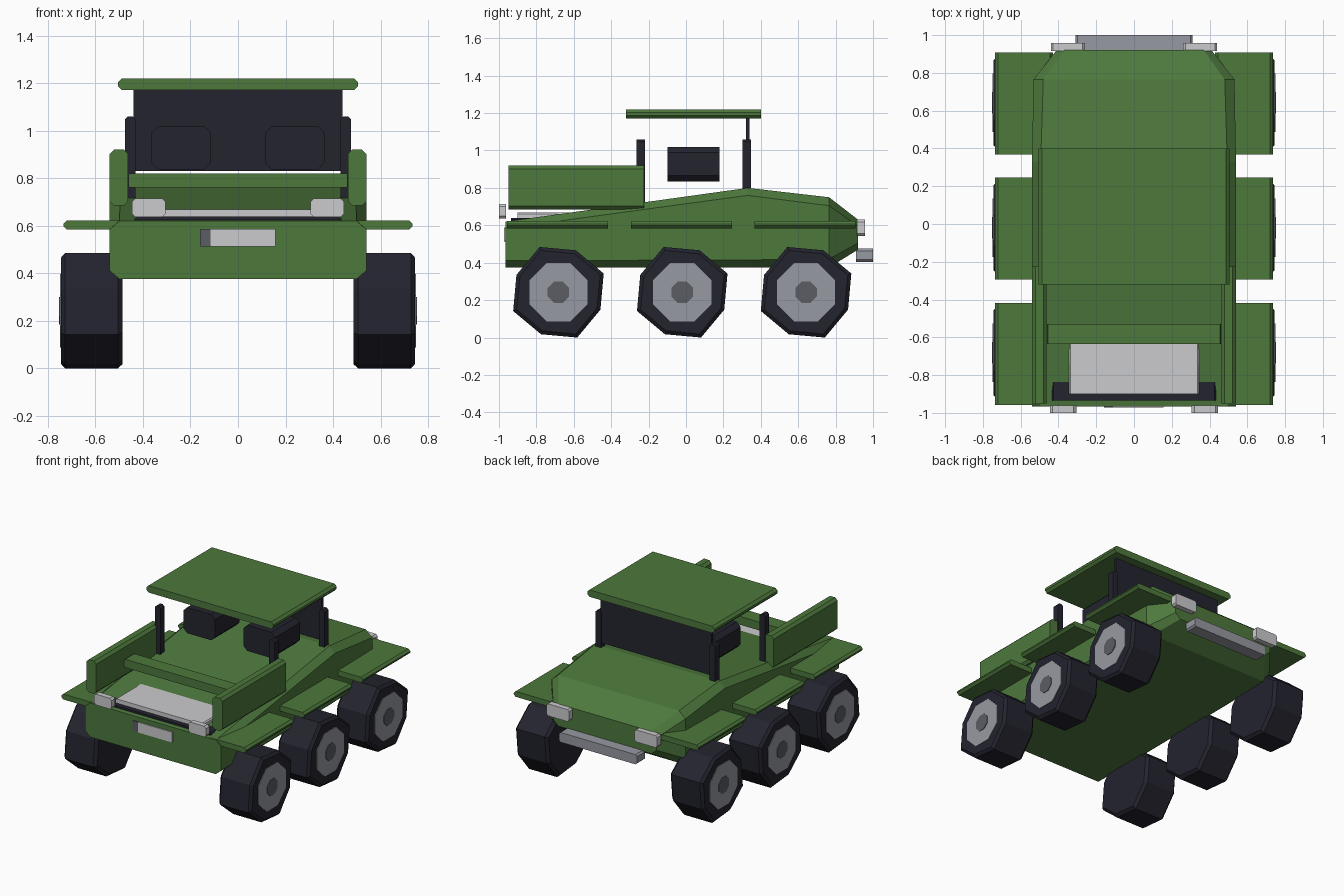
import bpy, bmesh, math
from mathutils import Vector

if "Cube" in bpy.data.objects:
    bpy.data.objects.remove(bpy.data.objects["Cube"])


def material(name, rgb):
    m = bpy.data.materials.new(name)
    m.diffuse_color = (*rgb, 1)
    m.use_nodes = True
    m.node_tree.nodes["Principled BSDF"].inputs["Base Color"].default_value = m.diffuse_color
    return m


GREEN = material("army green", (0.075, 0.190, 0.046))
DARK = material("near black", (0.017, 0.017, 0.028))
SILVER = material("light silver", (0.60, 0.60, 0.62))
GREY = material("mid grey", (0.31, 0.32, 0.36))
STEEL = material("dark grey", (0.105, 0.11, 0.125))


def loft(name, sections, mat):
    """Skin a list of equal-length closed loops and cap both ends."""
    bm = bmesh.new()
    rings = [[bm.verts.new(p) for p in s] for s in sections]
    n = len(rings[0])
    for a, b in zip(rings, rings[1:]):
        for i in range(n):
            j = (i + 1) % n
            bm.faces.new((a[i], a[j], b[j], b[i]))
    bm.faces.new(rings[0])
    bm.faces.new(rings[-1])
    bmesh.ops.recalc_face_normals(bm, faces=bm.faces[:])
    me = bpy.data.meshes.new(name)
    bm.to_mesh(me)
    bm.free()
    me.materials.append(mat)
    ob = bpy.data.objects.new(name, me)
    bpy.context.collection.objects.link(ob)
    return ob


def ring(x0, x1, z0, z1, y, cx, cz):
    """Rectangle in the xz plane with its corners cut."""
    return [Vector((x, y, z)) for x, z in (
        (x0 + cx, z0), (x1 - cx, z0), (x1, z0 + cz), (x1, z1 - cz),
        (x1 - cx, z1), (x0 + cx, z1), (x0, z1 - cz), (x0, z0 + cz))]


def bar(name, x, y, z, mat, c=0.01):
    """Cut-corner profile extruded along y."""
    return loft(name, [ring(*x, *z, v, c, c) for v in y], mat)


def pair(name, x, y, z, mat, c=0.01):
    bar("right_" + name, x, y, z, mat, c)
    bar("left_" + name, (-x[1], -x[0]), y, z, mat, c)


# Hull: stations of y, half width, bottom, top, corner cut
hull = [(-0.965, 0.54, 0.375, 0.62, 0.036), (0.33, 0.54, 0.375, 0.80, 0.04),
        (0.765, 0.532, 0.375, 0.75, 0.045), (0.92, 0.41, 0.47, 0.63, 0.035)]
loft("hull", [ring(-w, w, b, t, y, c * 1.15, c) for y, w, b, t, c in hull], GREEN)

# Canopy, windscreen, posts and seats
bar("canopy", (-0.505, 0.505), (-0.32, 0.40), (1.17, 1.22), GREEN, 0.017)
bar("windscreen", (-0.44, 0.44), (0.32, 0.34), (0.83, 1.175), DARK, 0.004)
pair("windscreen_post", (0.432, 0.476), (0.302, 0.348), (0.66, 1.06), DARK, 0.012)
pair("rear_post", (0.432, 0.476), (-0.265, -0.22), (0.64, 1.06), DARK, 0.012)
pair("seat", (0.113, 0.365), (-0.10, 0.18), (0.835, 1.02), DARK, 0.03)

# Cargo bed
pair("side_panel", (0.462, 0.54), (-0.95, -0.225), (0.685, 0.92), GREEN, 0.018)
bar("cross_bar", (-0.46, 0.46), (-0.635, -0.53), (0.76, 0.82), GREEN, 0.006)
bar("bed_floor", (-0.345, 0.345), (-0.90, -0.36), (0.63, 0.668), SILVER, 0.008)
bar("bed_sill", (-0.435, 0.435), (-0.935, -0.70), (0.60, 0.638), DARK, 0.008)

# Lamps, bumper and number plate
pair("front_lamp", (0.305, 0.446), (-1.0, -0.962), (0.637, 0.715), SILVER, 0.014)
pair("rear_lamp", (0.26, 0.44), (0.915, 0.957), (0.543, 0.63), SILVER, 0.012)
bar("bumper", (-0.31, 0.31), (0.91, 1.0), (0.405, 0.475), GREY, 0.012)
bar("plate", (-0.115, 0.157), (-0.972, -0.964), (0.513, 0.587), SILVER, 0.002)
bar("plate_end", (-0.16, -0.115), (-0.972, -0.964), (0.513, 0.587), STEEL, 0.002)

# Wheels and mudguards
ANGLES = [math.radians(22.5 + 45 * i) for i in range(8)]


def wheel_ring(x, y, big, small):
    return [Vector((x, y + r * math.cos(a), 0.242 + r * math.sin(a)))
            for a, r in zip(ANGLES, (big, small) * 4)]


for row, yc in (("front", -0.682), ("middle", -0.02), ("rear", 0.642)):
    pair(row + "_mudguard", (0.43, 0.735), (yc - 0.275, yc + 0.265), (0.583, 0.622), GREEN, 0.015)
    for side, s in (("right", 1), ("left", -1)):
        name = f"{row}_{side}_"
        tyre = [(0.485, 0.02), (0.505, 0), (0.728, 0), (0.745, 0.02)]
        loft(name + "tyre", [wheel_ring(s * x, yc, 0.262 - d, 0.243 - d) for x, d in tyre], DARK)
        loft(name + "rim", [wheel_ring(s * x, yc, 0.168, 0.168) for x in (0.73, 0.749)], GREY)
        loft(name + "hub", [wheel_ring(s * x, yc, 0.062, 0.062) for x in (0.74, 0.753)], STEEL)
